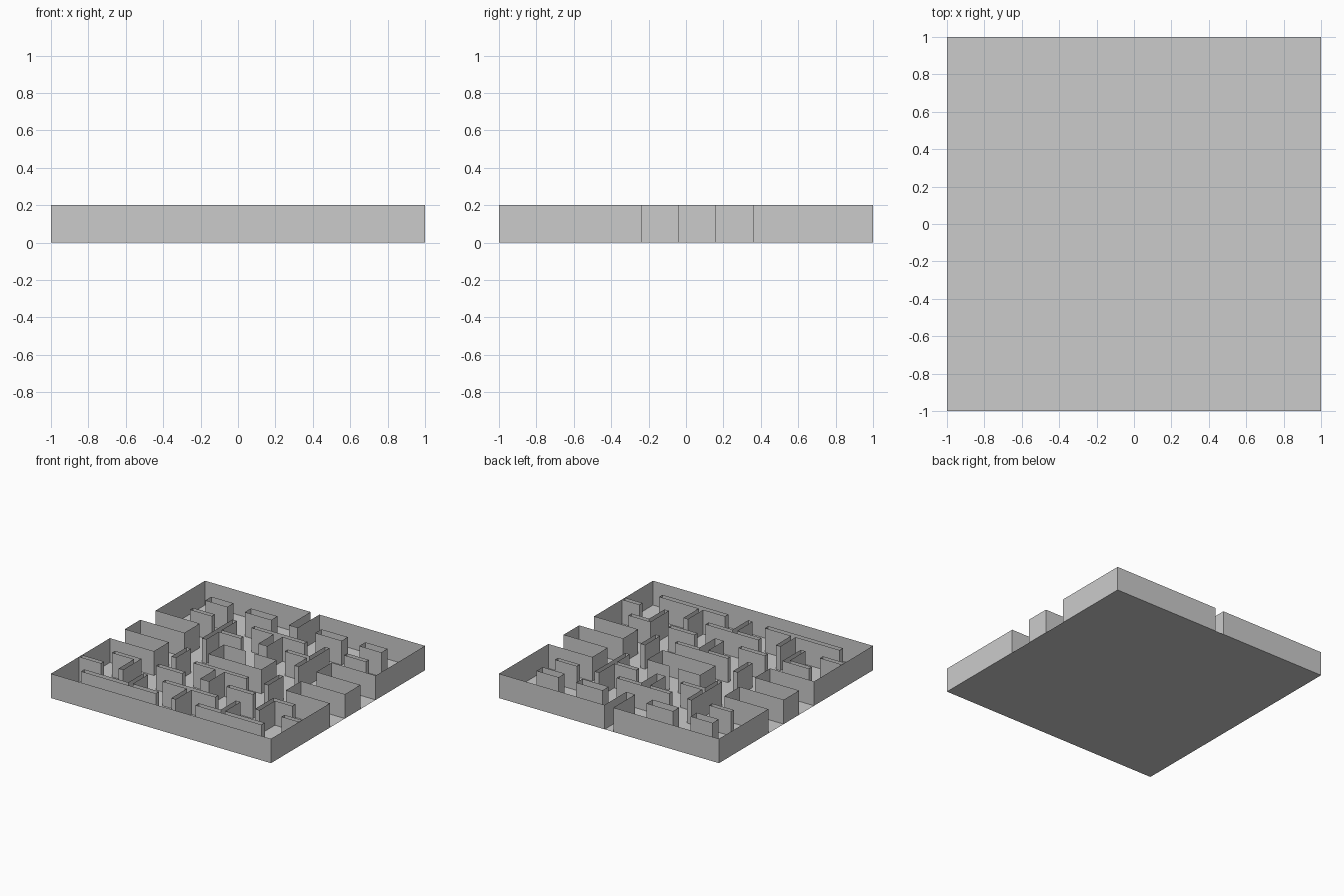
import bpy, bmesh

if "Cube" in bpy.data.objects:
    bpy.data.objects.remove(bpy.data.objects["Cube"])

H = 0.2  # wall height


def wall(name, pts, closed=True):
    """Thin upright wall following a plan outline."""
    bm = bmesh.new()
    low = [bm.verts.new((x, y, 0)) for x, y in pts]
    top = [bm.verts.new((x, y, H)) for x, y in pts]
    n = len(pts)
    for i in range(n if closed else n - 1):
        j = (i + 1) % n
        bm.faces.new((low[i], low[j], top[j], top[i]))
    me = bpy.data.meshes.new(name)
    bm.to_mesh(me)
    bm.free()
    ob = bpy.data.objects.new(name, me)
    bpy.context.collection.objects.link(ob)
    return ob


def both(name, pts, closed=True):
    """The same wall on the left and mirrored to the right."""
    wall(name + "_left", pts, closed)
    wall(name + "_right", [(-x, y) for x, y in reversed(pts)], closed)


def rect(x0, x1, y0, y1):
    return [(x0, y0), (x1, y0), (x1, y1), (x0, y1)]


def tee(x0, x1, s0, s1, bar_far, bar_near, tip):
    """T outline: bar from x0 to x1, stem s0 to s1 reaching tip."""
    return [(x0, bar_far), (x1, bar_far), (x1, bar_near), (s1, bar_near),
            (s1, tip), (s0, tip), (s0, bar_near), (x0, bar_near)]


# floor
bpy.ops.mesh.primitive_plane_add(size=2)
bpy.context.object.name = "floor"

# outer wall, with recesses at the back and the sides
wall("front_wall", [(-1, -0.235), (-1, -1), (1, -1), (1, -0.235)], False)
both("back_wall", [(-1, 0.36), (-1, 1), (-0.04, 1)], False)
both("side_wall", [(-1, -0.04), (-1, 0.16)], False)
wall("back_recess", [(-0.04, 1), (-0.04, 0.718), (0.04, 0.718), (0.04, 1)], False)
for name, y0, y1 in (("upper_recess", 0.16, 0.36), ("lower_recess", -0.235, -0.04)):
    both(name, [(-1, y0), (-0.6, y0), (-0.6, y1), (-1, y1)], False)

# spurs joined to the side walls
wall("spur_left", [(-1, -0.597), (-0.8, -0.597), (-0.8, -0.635), (-1, -0.635)], False)
wall("spur_right", [(1, -0.597), (0.84, -0.597), (0.84, -0.635), (1, -0.635)], False)

# plain rectangular blocks
both("outer_block", rect(-0.8, -0.6, 0.718, 0.797))
both("inner_block", rect(-0.44, -0.2, 0.718, 0.797))
both("outer_bar", rect(-0.8, -0.6, 0.52, 0.557))
both("upright_bar", rect(-0.44, -0.4, -0.235, -0.04))
both("inner_bar", rect(-0.44, -0.2, -0.435, -0.397))

# sideways tees
both("sideways_tee", [(-0.44, 0.557), (-0.4, 0.557), (-0.4, 0.36), (-0.2, 0.36),
                      (-0.2, 0.322), (-0.4, 0.322), (-0.4, 0.16), (-0.44, 0.16)])

# centre tees and lower inverted tees
wall("upper_tee", tee(-0.24, 0.24, -0.04, 0.04, 0.557, 0.52, 0.322))
wall("middle_tee", tee(-0.24, 0.24, -0.04, 0.04, -0.2, -0.235, -0.435))
wall("lower_tee", tee(-0.24, 0.24, -0.02, 0.02, -0.597, -0.635, -0.837))
wall("inverted_tee_left", tee(-0.84, -0.16, -0.44, -0.4, -0.837, -0.795, -0.597))
wall("inverted_tee_right", tee(0.2, 0.8, 0.4, 0.44, -0.837, -0.795, -0.597))

# L-shaped blocks
for name, s, end in (("ell_left", -1, 0.84), ("ell_right", 1, 0.8)):
    wall(name, [(s * x, y) for x, y in (
        (0.6, -0.397), (end, -0.397), (end, -0.435),
        (0.64, -0.435), (0.64, -0.635), (0.6, -0.635))])

# central pen with a doorway at the back
wall("centre_pen", [(-0.04, 0.16), (-0.24, 0.16), (-0.24, -0.04),
                    (0.24, -0.04), (0.24, 0.16), (0.04, 0.16)], False)
